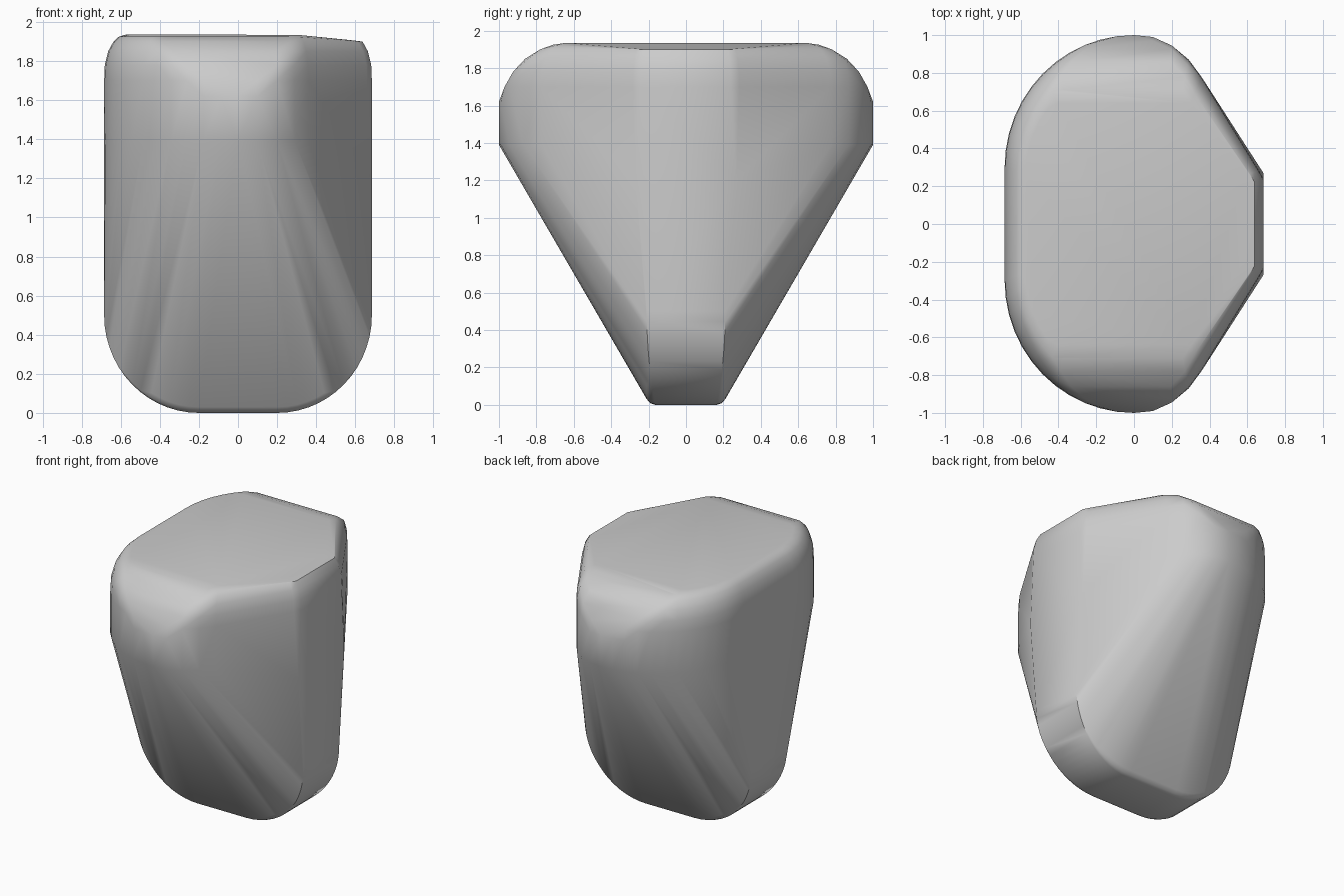
import bpy, bmesh, math

cube = bpy.data.objects.get("Cube")
if cube:
    bpy.data.objects.remove(cube, do_unlink=True)

grey = bpy.data.materials.new("plain grey")
grey.use_nodes = True
colour = (0.6, 0.6, 0.6, 1)
grey.diffuse_color = colour
grey.node_tree.nodes["Principled BSDF"].inputs["Base Color"].default_value = colour

bm = bmesh.new()


def add_mirrored(x, y, z):
    for side in (-1, 1):
        bm.verts.new((x, y * side, z))


# Plan outline: rounded on one side, straight chamfers on the other
outline = []
for i in range(13):
    a = math.pi / 2 * i / 12
    outline.append((-0.685 * math.cos(a), 0.3 + 0.7 * math.sin(a)))
outline += [(0.1, 0.99), (0.2, 0.945), (0.29, 0.87), (0.36, 0.775),
            (0.66, 0.285), (0.685, 0.24)]

# Upper body: height, scale and greatest depth of each ring
rings = [(1.39, 1, 1), (1.62, 1, 1), (1.7, 1, 0.97), (1.78, 0.995, 0.925),
         (1.85, 0.97, 0.86), (1.9, 0.93, 0.78), (1.925, 0.89, 0.71),
         (1.935, 0.84, 0.64)]
for z, scale, depth in rings:
    for x, y in outline:
        drop = max(0, x * scale - 0.3) * 0.1 if z > 1.91 else 0
        add_mirrored(x * scale, min(y * scale, depth), z - drop)

# Side panels reach below the upper body
for x in (-0.685, 0.685):
    add_mirrored(x, 0.27, 1.2)

# Lower keel: rounded ends with a softened bottom edge
for inset, half_depth in ((0, 0.165), (0.008, 0.19), (0.03, 0.21), (0.1, 0.238)):
    for i in range(15):
        a = math.pi / 2 * i / 14
        x = 0.2 + (0.485 - inset) * math.sin(a)
        z = 0.5 - (0.5 - inset) * math.cos(a)
        y = half_depth + (0.21 - half_depth) * math.sin(a) ** 2
        add_mirrored(x, y, z)
        add_mirrored(-x, y, z)

# Wrap the sections in one skin
result = bmesh.ops.convex_hull(bm, input=bm.verts[:])
loose = {g for g in result["geom_interior"] + result["geom_unused"]
         if isinstance(g, bmesh.types.BMVert)}
bmesh.ops.delete(bm, geom=list(loose), context="VERTS")
bmesh.ops.dissolve_limit(bm, angle_limit=0.01, verts=bm.verts[:], edges=bm.edges[:])
bmesh.ops.recalc_face_normals(bm, faces=bm.faces[:])

mesh = bpy.data.meshes.new("rounded_body")
bm.to_mesh(mesh)
bm.free()
mesh.materials.append(grey)
body = bpy.data.objects.new("rounded_body", mesh)
bpy.context.collection.objects.link(body)
bpy.ops.object.select_all(action="DESELECT")
body.select_set(True)
bpy.context.view_layer.objects.active = body
bpy.ops.object.shade_smooth_by_angle(angle=math.radians(35))
